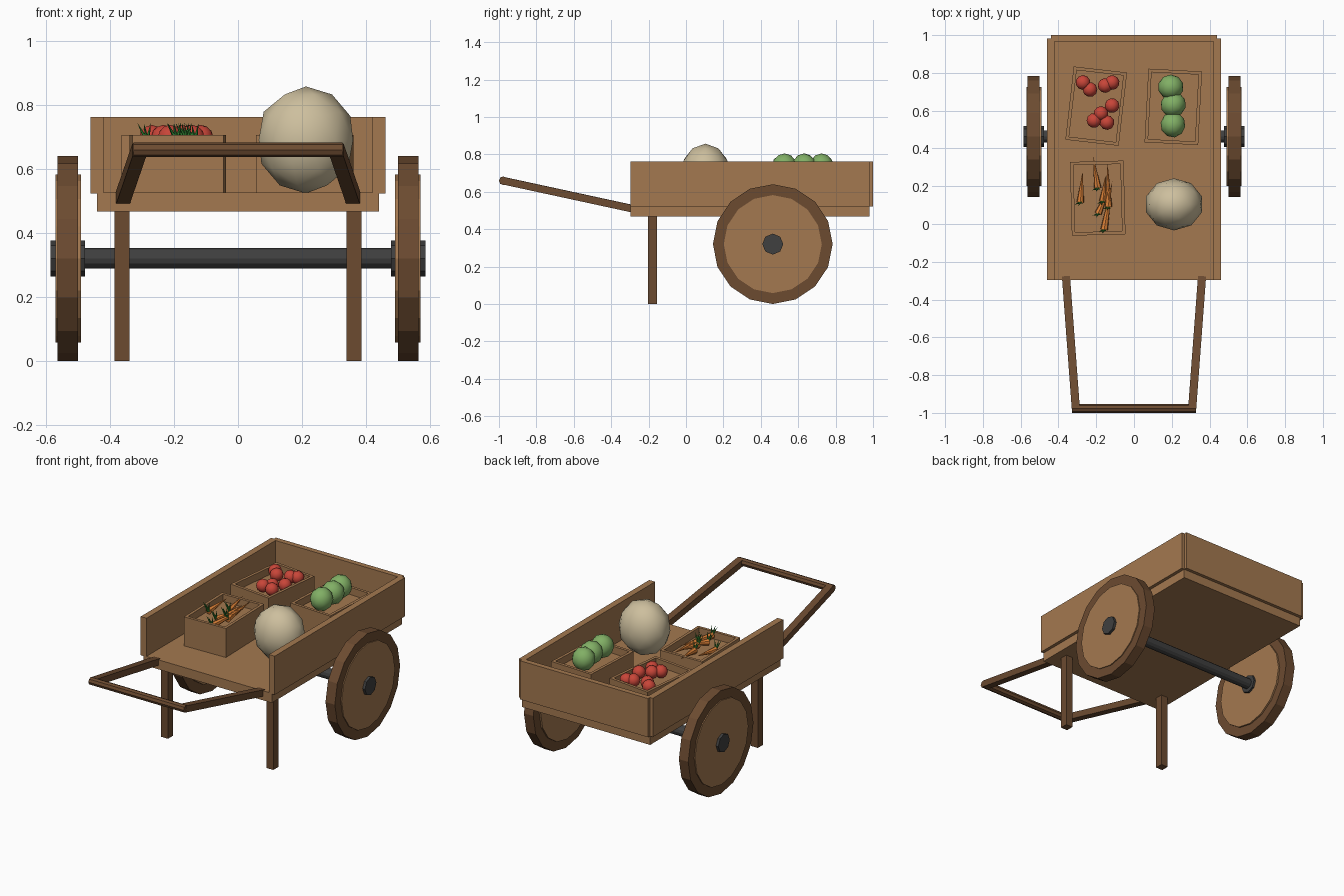
import bpy, bmesh
from math import radians, pi
from mathutils import Vector

if "Cube" in bpy.data.objects:
    bpy.data.objects.remove(bpy.data.objects["Cube"])


def material(name, rgb):
    m = bpy.data.materials.new(name)
    m.diffuse_color = (*rgb, 1)
    m.use_nodes = True
    m.node_tree.nodes["Principled BSDF"].inputs["Base Color"].default_value = m.diffuse_color
    return m


WOOD = material("wood", (.37, .19, .08))
DARK = material("dark_wood", (.15, .07, .03))
IRON = material("iron", (.05, .05, .05))
CREAM = material("cream", (.61, .52, .34))
RED = material("red", (.58, .06, .04))
GREEN = material("green", (.22, .43, .13))
ORANGE = material("orange", (.75, .23, .04))
LEAF = material("leaf", (.03, .22, .03))


def finish(name, mat):
    ob = bpy.context.object
    ob.name = name
    ob.data.materials.append(mat)
    return ob


def box(name, lo, hi, mat):
    lo, hi = Vector(lo), Vector(hi)
    bpy.ops.mesh.primitive_cube_add(size=1, location=(lo + hi) / 2)
    bpy.context.object.scale = hi - lo
    return finish(name, mat)


def beam(name, a, b, width, height, mat):
    a, b = Vector(a), Vector(b)
    bpy.ops.mesh.primitive_cube_add(size=1, location=(a + b) / 2)
    ob = bpy.context.object
    ob.rotation_euler = (b - a).to_track_quat('Y', 'Z').to_euler()
    ob.scale = (width, (b - a).length, height)
    return finish(name, mat)


def rod(name, x0, x1, y, z, r, sides, mat):
    bpy.ops.mesh.primitive_cylinder_add(vertices=sides, radius=r, depth=abs(x1 - x0),
                                        location=((x0 + x1) / 2, y, z),
                                        rotation=(0, pi / 2, 0))
    return finish(name, mat)


def cone(name, base, tip, r, sides, mat):
    base, tip = Vector(base), Vector(tip)
    bpy.ops.mesh.primitive_cone_add(vertices=sides, radius1=r, depth=(tip - base).length,
                                    location=(base + tip) / 2,
                                    rotation=(tip - base).to_track_quat('Z', 'Y').to_euler())
    return finish(name, mat)


def ball(name, loc, scale, mat, turn=0):
    bpy.ops.mesh.primitive_ico_sphere_add(subdivisions=2, radius=1, location=loc,
                                          rotation=(0, 0, turn))
    bpy.context.object.scale = scale
    bpy.ops.object.shade_smooth()
    return finish(name, mat)


def crate(name, x, y, angle):
    # Box whose top is inset and pushed down to leave a rim
    ob = box(name, (x - .142, y - .195, .525), (x + .142, y + .195, .706), WOOD)
    ob.rotation_euler.z = radians(angle)
    bm = bmesh.new()
    bm.from_mesh(ob.data)
    bmesh.ops.scale(bm, vec=ob.scale, verts=bm.verts)
    ob.scale = (1, 1, 1)
    top = max(bm.faces, key=lambda f: f.calc_center_median().z)
    bmesh.ops.inset_region(bm, faces=[top], thickness=.025)
    inner = bmesh.ops.extrude_face_region(bm, geom=[top])
    verts = [v for v in inner["geom"] if isinstance(v, bmesh.types.BMVert)]
    bmesh.ops.translate(bm, verts=verts, vec=(0, 0, -.045))
    bmesh.ops.delete(bm, geom=[top], context='FACES')
    bmesh.ops.recalc_face_normals(bm, faces=bm.faces)
    bm.to_mesh(ob.data)
    bm.free()


# Bed and tail board
box("bed", (-.44, -.297, .467), (.44, .98, .526), WOOD)
box("tail_board", (-.44, .967, .522), (.44, 1.0, .762), WOOD)

# Mirrored parts: side boards, legs, handle arms, wheels
AY, AZ = .464, .32
for s, side in ((-1, "left"), (1, "right")):
    box(side + "_side_board", (min(s * .42, s * .46), -.297, .522),
        (max(s * .42, s * .46), .982, .762), WOOD)
    box(side + "_leg", (s * .362 - .023, -.203, 0), (s * .362 + .023, -.155, .47), DARK)
    beam(side + "_handle_arm", (s * .36, -.28, .508), (s * .308, -.977, .659),
         .043, .04, DARK)
    rod(side + "_wheel_rim", s * .50, s * .564, AY, AZ, .32, 16, DARK)
    rod(side + "_wheel_disc", s * .49, s * .57, AY, AZ, .262, 16, WOOD)
    rod(side + "_hub", s * .477, s * .586, AY, AZ, .056, 8, IRON)

# Axle and grip
rod("axle", -.48, .48, AY, AZ, .032, 12, IRON)
rod("handle_grip", -.327, .327, -.977, .659, .023, 8, DARK)

# Crates
crate("carrot_crate", -.192, .137, 1.5)
crate("tomato_crate", -.20, .624, -6.5)
crate("cabbage_crate", .208, .62, -3)

# Pumpkin
ball("pumpkin", (.212, .104, .69), (.155, .138, .167), CREAM, 0)

# Cabbages
for i, (x, y) in enumerate([(.195, .725), (.208, .632), (.206, .526)]):
    ball(f"cabbage_{i}", (x, y, .735), (.068, .066, .07), GREEN, i * .7)

# Tomatoes
for i, (x, y) in enumerate([(-.27, .749), (-.233, .712), (-.153, .733), (-.116, .749),
                            (-.116, .627), (-.175, .585), (-.212, .548), (-.143, .537)]):
    ball(f"tomato_{i}", (x, y, .698), (.039, .039, .039), RED, i)

# Carrots: crown and tip in plan, each with a tuft of leaves
for i, (cx, cy, tx, ty) in enumerate([(-.284, .115, -.272, .28), (-.192, .19, -.216, .357),
                                      (-.19, .055, -.13, .19), (-.135, .09, -.14, .325),
                                      (-.158, -.03, -.115, .225), (-.165, .12, -.15, .26)]):
    crown = Vector((cx, cy, .685))
    cone(f"carrot_{i}", crown, (tx, ty, .705), .02, 7, ORANGE)
    for j, (dx, dy) in enumerate([(-.03, -.012), (-.01, -.02), (.012, -.008)]):
        cone(f"carrot_{i}_leaf_{j}", crown, crown + Vector((dx, dy, .058)), .008, 5, LEAF)
